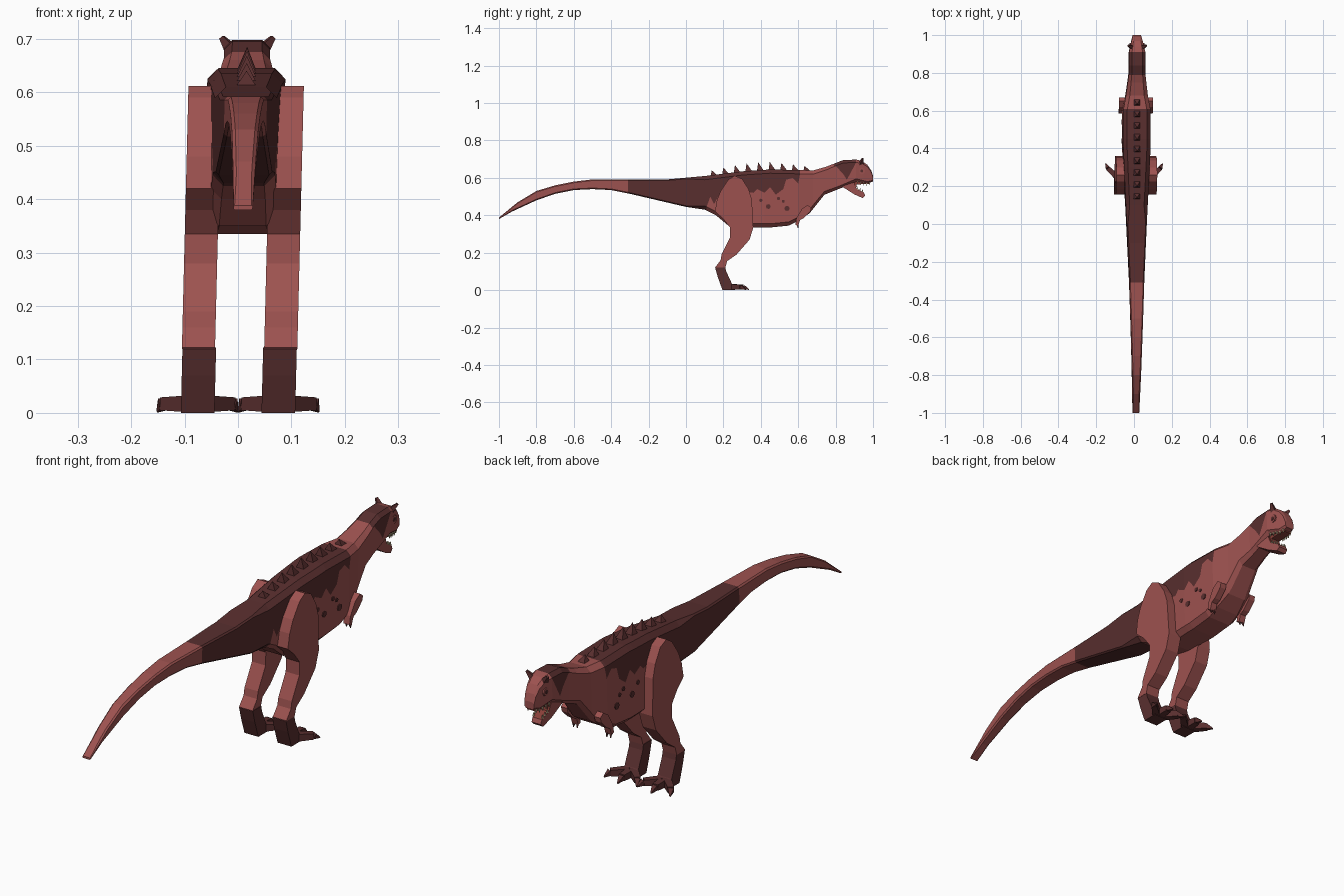
import bpy
import bmesh
import math
from mathutils import Vector, Matrix

if "Cube" in bpy.data.objects:
    bpy.data.objects.remove(bpy.data.objects["Cube"])

LEAN = 0.025  # slight sideways lean of the whole figure


def material(name, rgb):
    mat = bpy.data.materials.new(name)
    mat.use_nodes = True
    mat.diffuse_color = (*rgb, 1)
    mat.node_tree.nodes["Principled BSDF"].inputs["Base Color"].default_value = (*rgb, 1)
    return mat


skin = material("brick_red_skin", (0.34, 0.085, 0.08))
hide = material("dark_brown_hide", (0.1, 0.028, 0.028))
ivory = material("ivory_teeth", (0.6, 0.5, 0.3))
mouth = material("mouth_red", (0.25, 0.05, 0.04))


def finish(name, bm, *mats):
    bmesh.ops.recalc_face_normals(bm, faces=bm.faces)
    for v in bm.verts:
        v.co.x += LEAN * v.co.z
    mesh = bpy.data.meshes.new(name)
    bm.to_mesh(mesh)
    bm.free()
    for mat in mats:
        mesh.materials.append(mat)
    obj = bpy.data.objects.new(name, mesh)
    bpy.context.collection.objects.link(obj)
    return obj


def interp(table, y):
    if y <= table[0][0]:
        return table[0][1]
    for (a, p), (b, q) in zip(table, table[1:]):
        if y <= b:
            return p + (q - p) * (y - a) / (b - a)
    return table[-1][1]


def prism(name, outline, x0, x1, mat):
    """Side outline (y, z) extruded from x0 to x1."""
    bm = bmesh.new()
    face = bm.faces.new([bm.verts.new((x0, y, z)) for y, z in outline])
    out = bmesh.ops.extrude_face_region(bm, geom=[face])
    for v in out["geom"]:
        if isinstance(v, bmesh.types.BMVert):
            v.co.x = x1
    return finish(name, bm, mat)


def spike(name, base, tip, r0, r1, mat, sides=4):
    """Tapered bar running from base to tip."""
    base, tip = Vector(base), Vector(tip)
    d = tip - base
    turn = d.to_track_quat('Z', 'Y').to_matrix().to_4x4()
    place = Matrix.Translation((base + tip) / 2) @ turn
    if sides == 4:
        place = place @ Matrix.Rotation(math.pi / 4, 4, 'Z')
    bm = bmesh.new()
    bmesh.ops.create_cone(bm, cap_ends=True, segments=sides, radius1=r0, radius2=r1,
                          depth=d.length, matrix=place)
    return finish(name, bm, mat)


def disk(name, x, y, z, r, mat):
    spike(name, (x - 0.003, y, z), (x + 0.003, y, z), r, r, mat, 8)


# Body, tail, neck and upper head: one loft
top = [(-1, .388), (-.9, .47), (-.8, .53), (-.7, .56), (-.6, .58), (-.5, .592), (-.1, .592),
       (.1, .61), (.3, .635), (.45, .645), (.68, .64), (.75, .66), (.84, .695), (.91, .698),
       (.94, .69), (.97, .67), (.99, .64), (1, .61)]
bottom = [(-1, .38), (-.93, .42), (-.8, .48), (-.7, .515), (-.6, .535), (-.5, .54), (-.4, .535),
          (-.3, .515), (0, .445), (.1, .43), (.16, .4), (.22, .35), (.3, .335), (.45, .335),
          (.55, .345), (.6, .37), (.66, .41), (.7, .46), (.74, .51), (.84, .55), (.91, .58),
          (.97, .57), (1, .58)]
half = [(-1, .018), (-.3, .04), (0, .053), (.2, .063), (.42, .073), (.6, .073),
        (.68, .058), (.8, .043), (.91, .043), (.95, .034), (1, .022)]
# Lower edge of the dark back marking
edge = [(.11, .44), (.13, .5), (.15, .46), (.2, .55), (.36, .52), (.38, .54), (.42, .52),
        (.45, .55), (.48, .51), (.52, .54), (.535, .59), (.57, .6), (.6, .57), (.61, .64),
        (.79, .7), (.86, .59), (.91, .7)]


def body():
    bm = bmesh.new()
    ys = sorted({y for t in (top, bottom, half, edge) for y, _ in t} | {-.31})
    rings = []
    for y in ys:
        t, b, w = (interp(s, y) for s in (top, bottom, half))
        c = min(0.006 if y < 0.05 else 0.02, 0.25 * (t - b), 0.35 * w)
        e = max(b + c, min(t - c, interp(edge, y)))
        right = [(w - c, b), (w, b + c), (w, e), (w, t - c), (w - c, t)]
        ring = right + [(-x, z) for x, z in reversed(right)]
        rings.append([bm.verts.new((x, y, z)) for x, z in ring])
    n = len(rings[0])
    for r, s, y0, y1 in zip(rings, rings[1:], ys, ys[1:]):
        y = (y0 + y1) / 2
        band = -.31 < y < .11
        back = -.31 < y < .61 or .79 < y < .91
        for i in range(n):
            j = (i + 1) % n
            f = bm.faces.new((r[i], r[j], s[j], s[i]))
            f.material_index = int(band or (back and 2 <= i <= 6))
    bm.faces.new(rings[0])
    bm.faces.new(rings[-1])
    bmesh.ops.remove_doubles(bm, verts=bm.verts, dist=0.0002)
    finish("body", bm, skin, hide)


body()

# Lower jaw, narrowing towards the tip, with a coloured mouth floor
jaw = prism("lower_jaw", [(.83, .57), (.895, .583), (.912, .543), (.95, .522), (.958, .505),
                          (.945, .492), (.9, .512), (.84, .55)], -.036, .036, skin)
jaw.data.materials.append(mouth)
for v in jaw.data.vertices:
    mid = LEAN * v.co.z
    v.co.x = mid + (v.co.x - mid) * (1 - 4 * max(0, v.co.y - .85))
for p in jaw.data.polygons:
    if p.center.y > .89 and p.normal.z + p.normal.y > 0.6 and p.center.z > .52:
        p.material_index = 1
prism("mouth_lining", [(.89, .575), (.905, .582), (.985, .573), (.985, .568), (.91, .565),
                       (.915, .545)], -.02, .02, mouth)

# Back spines
for i in range(9):
    y = 0.15 + 0.062 * i
    z = interp(top, y)
    h = 0.028 + 0.018 * math.sin(math.pi * i / 8)
    bm = bmesh.new()
    bmesh.ops.create_cone(bm, cap_ends=True, segments=4, radius1=0.026, radius2=0, depth=h,
                          matrix=Matrix.Rotation(math.pi / 4, 4, 'Z'))
    for v in bm.verts:
        v.co += Vector((0, y - (0.012 if v.co.z > 0 else 0), z + h / 2 - 0.004))
    finish("back_spine", bm, hide)

thigh = [(.26, .612), (.225, .59), (.185, .53), (.165, .48), (.155, .42), (.2, .38), (.235, .335),
         (.235, .28), (.19, .19), (.185, .16), (.155, .12), (.21, .12), (.22, .155), (.27, .19),
         (.34, .27), (.36, .335), (.352, .485), (.335, .54), (.3, .595)]
ankle = [(.155, .122), (.21, .122), (.215, .1), (.245, .035), (.26, .025), (.26, 0),
         (.195, 0), (.17, .07)]
arm = [(.65, .455), (.67, .44), (.665, .42), (.63, .385), (.61, .375), (.6, .345), (.585, .35),
       (.59, .385), (.62, .435)]
spots = [(.44, .447, .013), (.54, .437, .014), (.495, .49, .009), (.4, .48, .009),
         (.52, .475, .008)]

# Everything that comes in pairs
for side, s in (("left", 1), ("right", -1)):
    prism(side + "_leg", thigh, s * .046, s * .108, skin)
    prism(side + "_ankle", ankle, s * .044, s * .107, hide)
    prism(side + "_arm", arm, s * .062, s * .09, skin)
    for k in (-1, 1):
        spike(side + "_finger", (s * (.076 + k * .007), .595, .355),
              (s * (.076 + k * .009), .6, .332), .008, .002, hide)

    # Toes with claws: inner, middle, outer
    for dx, dy in ((-.062, .07), (0, .085), (.062, .07)):
        root = Vector((s * .076, .235, .017))
        knuckle = root + Vector((s * dx, dy * .85, 0))
        claw = root + Vector((s * dx * 1.2, dy * 1.2, -.014))
        spike(side + "_toe", root, knuckle, .023, .017, hide)
        spike(side + "_claw", knuckle, claw, .016, .003, hide)

    # Head details
    spike(side + "_horn", (s * .026, .935, .675), (s * .048, .945, .703), .016, .006, hide)
    disk(side + "_eye_ring", s * .036, .94, .637, .018, skin)
    disk(side + "_eye", s * .038, .94, .637, .008, hide)
    for i in range(5):
        y = .918 + .016 * i
        x = s * (interp(half, y) - .008)
        z = interp(bottom, y)
        spike("upper_tooth", (x, y, z + .003), (x, y, z - .013), .005, .001, ivory)
    for i in range(3):
        y = .918 + .013 * i
        z = .541 - .007 * i
        x = s * (.024 - .002 * i)
        spike("lower_tooth", (x, y, z - .002), (x, y, z + .012), .005, .001, ivory)

    # Flank spots
    for y, z, r in spots:
        disk(side + "_spot", s * interp(half, y), y, z, r, hide)
